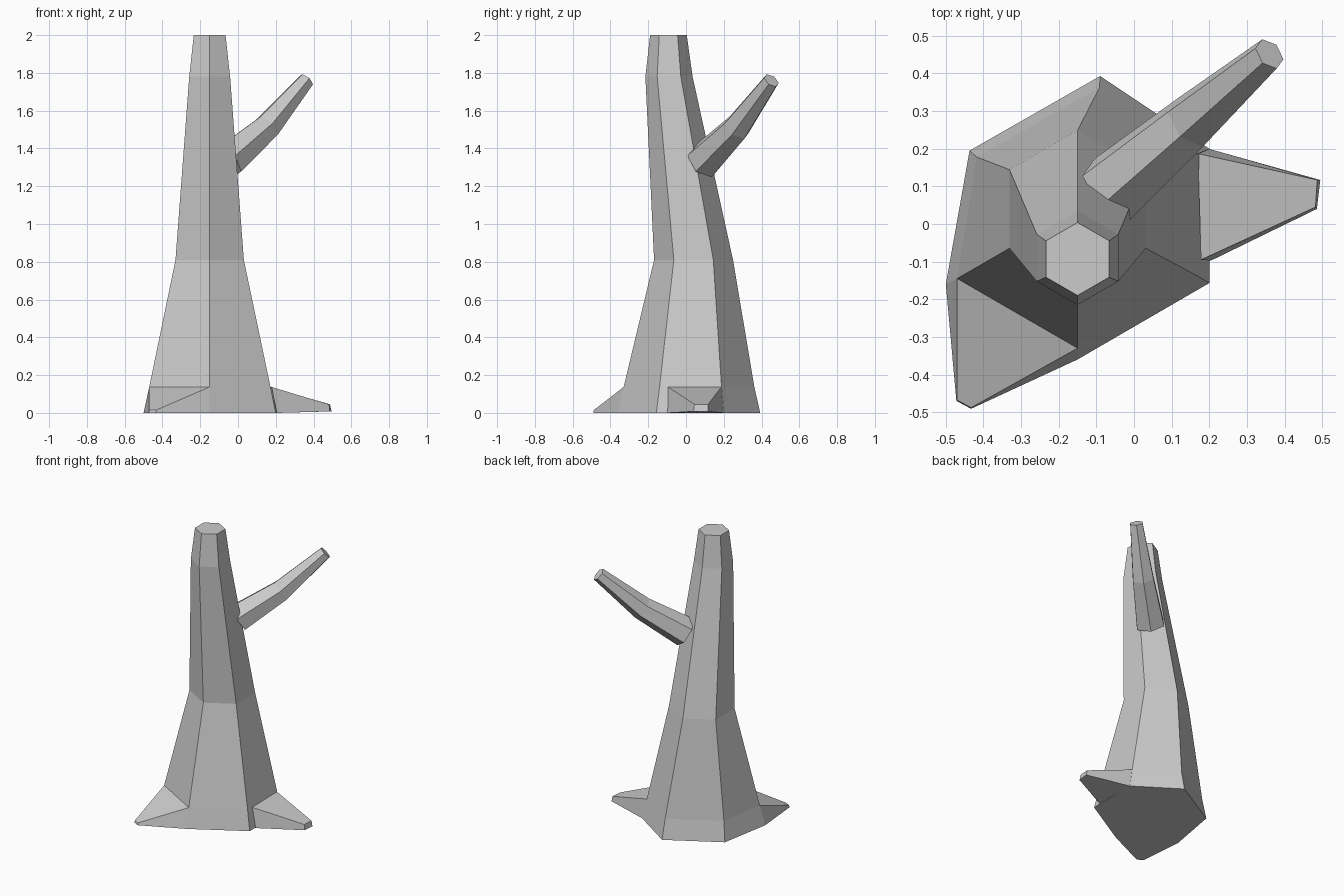
import bpy, bmesh
from math import cos, sin, radians
from mathutils import Vector

if "Cube" in bpy.data.objects:
    bpy.data.objects.remove(bpy.data.objects["Cube"])


def finish(bm, name):
    bmesh.ops.recalc_face_normals(bm, faces=bm.faces)
    me = bpy.data.meshes.new(name)
    bm.to_mesh(me)
    bm.free()
    ob = bpy.data.objects.new(name, me)
    bpy.context.collection.objects.link(ob)
    return ob


def loft(bm, rings):
    """Skin a list of equal-sized point rings and cap both ends."""
    vs = [[bm.verts.new(p) for p in r] for r in rings]
    n = len(vs[0])
    for a, b in zip(vs, vs[1:]):
        for i in range(n):
            j = (i + 1) % n
            bm.faces.new((a[i], a[j], b[j], b[i]))
    bm.faces.new(vs[0])
    bm.faces.new(vs[-1])
    return vs


def hexagon(center, r, phase, u=Vector((1, 0, 0)), v=Vector((0, 1, 0))):
    angles = [radians(phase + 60 * i) for i in range(6)]
    return [Vector(center) + u * r * cos(a) + v * r * sin(a) for a in angles]


# Trunk: flared irregular foot, then tapering leaning hexagons
foot = [(-0.15, -0.36), (0.20, -0.157), (0.20, 0.20),
        (-0.09, 0.393), (-0.437, 0.195), (-0.50, -0.16)]
collar = [(-0.15, -0.33), (0.172, -0.14), (0.172, 0.188),
          (-0.092, 0.362), (-0.418, 0.178), (-0.47, -0.145)]
bm = bmesh.new()
loft(bm, [[(x, y, 0) for x, y in foot],
          [(x, y, 0.137) for x, y in collar],
          hexagon((-0.15, 0.04, 0.81), 0.209, -90),
          hexagon((-0.15, -0.09, 1.78), 0.125, -90),
          hexagon((-0.15, -0.093, 2.0), 0.097, -90)])
finish(bm, "trunk")


# Roots: wedges running from a wide heel on the trunk to a narrow toe
def root(name, heel, toe):
    bm = bmesh.new()
    loft(bm, [heel, toe])
    finish(bm, name)


root("front_left_root",
     [(-0.47, -0.145, 0.137), (-0.15, -0.33, 0.137),
      (-0.15, -0.36, 0), (-0.50, -0.16, 0)],
     [(-0.47, -0.468, 0.015), (-0.433, -0.488, 0.015),
      (-0.433, -0.491, 0), (-0.472, -0.47, 0)])
root("right_root",
     [(0.17, 0.187, 0.137), (0.178, -0.095, 0.137),
      (0.205, -0.097, 0), (0.198, 0.20, 0)],
     [(0.487, 0.117, 0.045), (0.482, 0.045, 0.045),
      (0.486, 0.04, 0.008), (0.495, 0.117, 0.008)])

# Branch: bent, tapering hexagonal limb
path = [Vector((-0.06, 0.09, 1.33)), Vector((0.15, 0.27, 1.51)),
        Vector((0.36, 0.452, 1.76))]
rings = []
for i, r in enumerate((0.10, 0.076, 0.045)):
    d = (path[min(i + 1, 2)] - path[max(i - 1, 0)]).normalized()
    side = d.cross(Vector((0, 0, 1))).normalized()
    rings.append(hexagon(path[i], r, 22, side, side.cross(d)))
bm = bmesh.new()
loft(bm, rings)
finish(bm, "branch")
